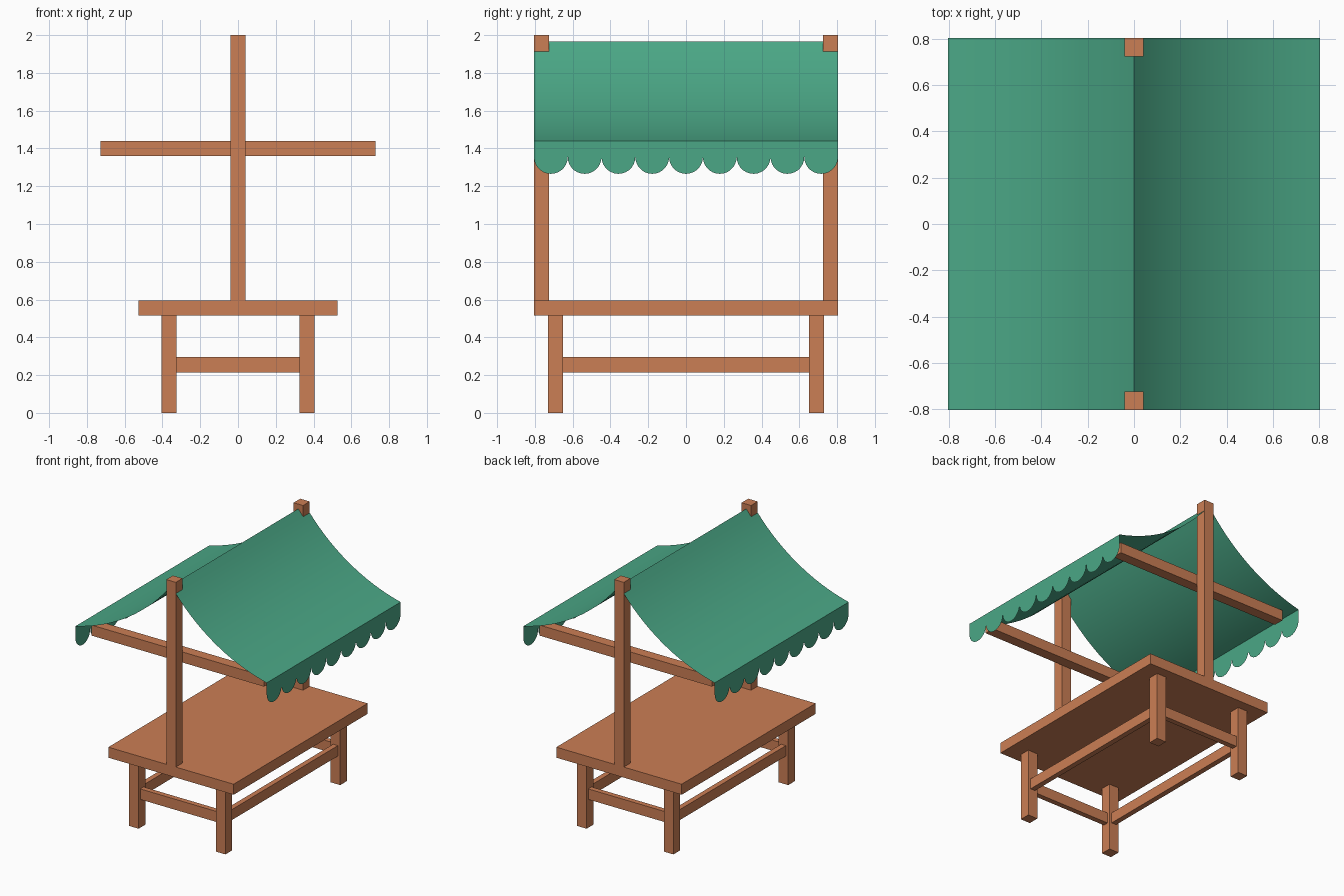
import bpy, bmesh
from math import sin, cos, pi, atan2, hypot, radians

if "Cube" in bpy.data.objects:
    bpy.data.objects.remove(bpy.data.objects["Cube"])


def material(name, rgb):
    m = bpy.data.materials.new(name)
    m.diffuse_color = (*rgb, 1)
    m.use_nodes = True
    m.node_tree.nodes["Principled BSDF"].inputs["Base Color"].default_value = m.diffuse_color
    return m


WOOD = material("wood", (0.60, 0.21, 0.09))
CLOTH = material("cloth", (0.07, 0.39, 0.24))


def add_object(name, bm, mat):
    mesh = bpy.data.meshes.new(name)
    bm.to_mesh(mesh)
    bm.free()
    mesh.materials.append(mat)
    ob = bpy.data.objects.new(name, mesh)
    bpy.context.collection.objects.link(ob)
    return ob


def box(name, centre, size):
    bm = bmesh.new()
    bmesh.ops.create_cube(bm, size=1)
    bmesh.ops.scale(bm, vec=size, verts=bm.verts)
    ob = add_object(name, bm, WOOD)
    ob.location = centre
    return ob


# Table top
box("table_top", (0, 0, 0.555), (1.054, 1.61, 0.08))

SIDES = (("front", -1), ("back", 1))
FLANKS = (("left", -1), ("right", 1))
for yname, sy in SIDES:
    # Legs
    for xname, sx in FLANKS:
        box(f"{yname}_{xname}_leg", (sx * 0.365, sy * 0.69, 0.2575), (0.08, 0.08, 0.515))
    # Short stretchers, canopy posts and cross bars
    box(f"{yname}_stretcher", (0, sy * 0.69, 0.255), (0.65, 0.04, 0.08))
    box(f"{yname}_post", (0, sy * 0.765, 1.2975), (0.08, 0.08, 1.405))
    box(f"{yname}_cross_bar", (0, sy * 0.685, 1.40), (1.454, 0.08, 0.08))
# Long stretchers
for xname, sx in FLANKS:
    box(f"{xname}_stretcher", (sx * 0.365, 0, 0.255), (0.04, 1.30, 0.08))

# Sagging canopy section: a circular arc from ridge to eave
HALF_Y, EAVE_X, EAVE_Z, RIDGE_Z = 0.805, 0.805, 1.44, 1.965
drop = RIDGE_Z - EAVE_Z
chord_angle, half = atan2(drop, EAVE_X), radians(20)
radius = hypot(EAVE_X, drop) / (2 * sin(half))
SEG = 16
a0 = chord_angle + half
cx, cz = radius * sin(a0), RIDGE_Z + radius * cos(a0)
arc = []
for i in range(SEG + 1):
    a = a0 - 2 * half * i / SEG
    arc.append((cx - radius * sin(a), cz - radius * cos(a)))

# Canopy sheet, both slopes sharing the ridge
bm = bmesh.new()
section = [(-x, z) for x, z in reversed(arc[1:])] + arc
rows = [[bm.verts.new((x, y, z)) for y in (-HALF_Y, HALF_Y)] for x, z in section]
for p, q in zip(rows, rows[1:]):
    bm.faces.new((p[0], q[0], q[1], p[1]))

# Scalloped valances hanging from both eaves
COUNT, STEPS = 9, 14
r = HALF_Y / COUNT
for sx in (-1, 1):
    for k in range(COUNT):
        yc = -HALF_Y + r * (2 * k + 1)
        pts = [(yc + r, EAVE_Z), (yc - r, EAVE_Z)]
        pts += [(yc - r * cos(pi * i / STEPS), 1.355 - r * sin(pi * i / STEPS))
                for i in range(STEPS + 1)]
        if sx < 0:
            pts.reverse()
        bm.faces.new([bm.verts.new((sx * EAVE_X, y, z)) for y, z in pts])
bmesh.ops.remove_doubles(bm, verts=bm.verts, dist=0.0005)
canopy = add_object("canopy", bm, CLOTH)
bpy.context.view_layer.objects.active = canopy
canopy.select_set(True)
bpy.ops.object.shade_smooth_by_angle(angle=radians(30))
